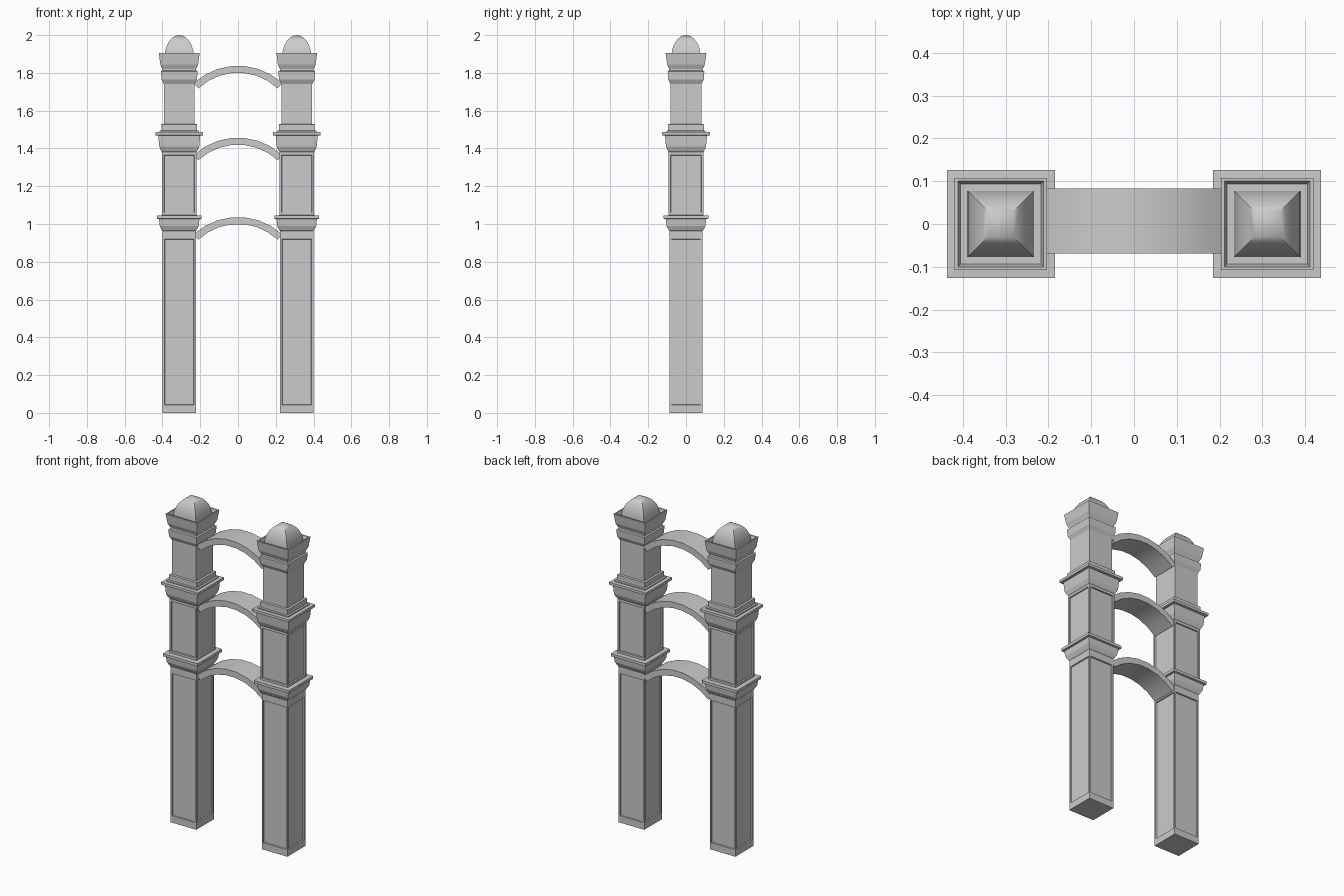
import bpy, bmesh, math

if "Cube" in bpy.data.objects:
    bpy.data.objects.remove(bpy.data.objects["Cube"])

CX = 0.311  # pillar centre


def finish(bm, name, mirror=False, smooth=None):
    bmesh.ops.recalc_face_normals(bm, faces=bm.faces)
    me = bpy.data.meshes.new(name)
    bm.to_mesh(me)
    bm.free()
    ob = bpy.data.objects.new(name, me)
    bpy.context.collection.objects.link(ob)
    if mirror:
        m = ob.modifiers.new("mirror", 'MIRROR')
        m.use_mirror_merge = False
    if smooth:
        # sharp edges stay sharp above the angle
        bpy.ops.object.select_all(action='DESELECT')
        ob.select_set(True)
        bpy.context.view_layer.objects.active = ob
        bpy.ops.object.shade_smooth_by_angle(angle=math.radians(smooth))
    # mirror about the world origin
    return ob


def square_loft(profile):
    """Stack of squares from (half width, z) pairs, closed at both ends."""
    bm = bmesh.new()
    rings = [[bm.verts.new((CX + sx * r, sy * r, z))
              for sx, sy in ((-1, -1), (1, -1), (1, 1), (-1, 1))]
             for r, z in profile]
    for a, b in zip(rings, rings[1:]):
        for i in range(4):
            j = (i + 1) % 4
            bm.faces.new((a[i], a[j], b[j], b[i]))
    bm.faces.new(rings[0][::-1])
    bm.faces.new(rings[-1])
    bmesh.ops.recalc_face_normals(bm, faces=bm.faces)
    return bm


def sink_panels(bm, z0, z1, margin, depth=0.007):
    """Recessed panel on each tall side face, spanning z0..z1."""
    sides = [f for f in bm.faces if abs(f.normal.z) < 0.1
             and min(v.co.z for v in f.verts) < z0
             and max(v.co.z for v in f.verts) > z1]
    bmesh.ops.inset_individual(bm, faces=sides, thickness=margin)
    for f in sides:
        mid = f.calc_center_median().z
        for v in f.verts:
            v.co.z = z1 if v.co.z > mid else z0
    bmesh.ops.inset_individual(bm, faces=sides, thickness=0.003, depth=-depth)


# Lower pillar stage with its capital
bm = square_loft([(0.0875, 0), (0.0875, 0.963), (0.092, 0.968), (0.103, 0.99),
                  (0.107, 1.026), (0.119, 1.028), (0.119, 1.045), (0.08, 1.047)])
sink_panels(bm, 0.042, 0.92, 0.014)
finish(bm, "lower_pillar", mirror=True)

# Middle pillar stage with its capital
bm = square_loft([(0.092, 1.04), (0.092, 1.382), (0.096, 1.387), (0.106, 1.41),
                  (0.111, 1.468), (0.126, 1.47), (0.126, 1.486), (0.08, 1.488)])
sink_panels(bm, 1.06, 1.366, 0.015)
finish(bm, "middle_pillar", mirror=True)

# Upper pillar stage: plinth, plain shaft, collar and hollow-topped cap
bm = square_loft([(0.104, 1.48), (0.104, 1.493), (0.094, 1.495), (0.094, 1.528), (0.082, 1.53),
                  (0.082, 1.742), (0.094, 1.765), (0.097, 1.808), (0.089, 1.812),
                  (0.089, 1.82), (0.1, 1.845), (0.108, 1.905), (0.1, 1.905), (0.094, 1.885)])
finish(bm, "upper_pillar", mirror=True)

# Four-sided domes
dome = [(0.078 * math.cos(t), 1.88 + 0.12 * math.sin(t))
        for t in [math.radians(90 * i / 8) for i in range(8)]]
bm = square_loft(dome + [(0.0005, 2.0)])
finish(bm, "finial_dome", mirror=True, smooth=35)


# Arched braces between the pillars
def arch(name, crown):
    bm = bmesh.new()
    radius, thick, n = 0.345, 0.037, 7
    span = math.radians(43)
    zc = crown - radius
    rows = []
    for i in range(n + 1):
        a = -span + 2 * span * i / n
        s, c = math.sin(a), math.cos(a)
        rows.append([bm.verts.new((r * s, y, zc + r * c))
                     for r, y in ((radius, -0.069), (radius, 0.083),
                                  (radius - thick, 0.083), (radius - thick, -0.069))])
    for a, b in zip(rows, rows[1:]):
        for i in range(4):
            j = (i + 1) % 4
            bm.faces.new((a[i], a[j], b[j], b[i]))
    bm.faces.new(rows[0])
    bm.faces.new(rows[-1][::-1])
    finish(bm, name, smooth=35)


for name, crown in (("lower_arch", 1.037), ("middle_arch", 1.457), ("upper_arch", 1.838)):
    arch(name, crown)
